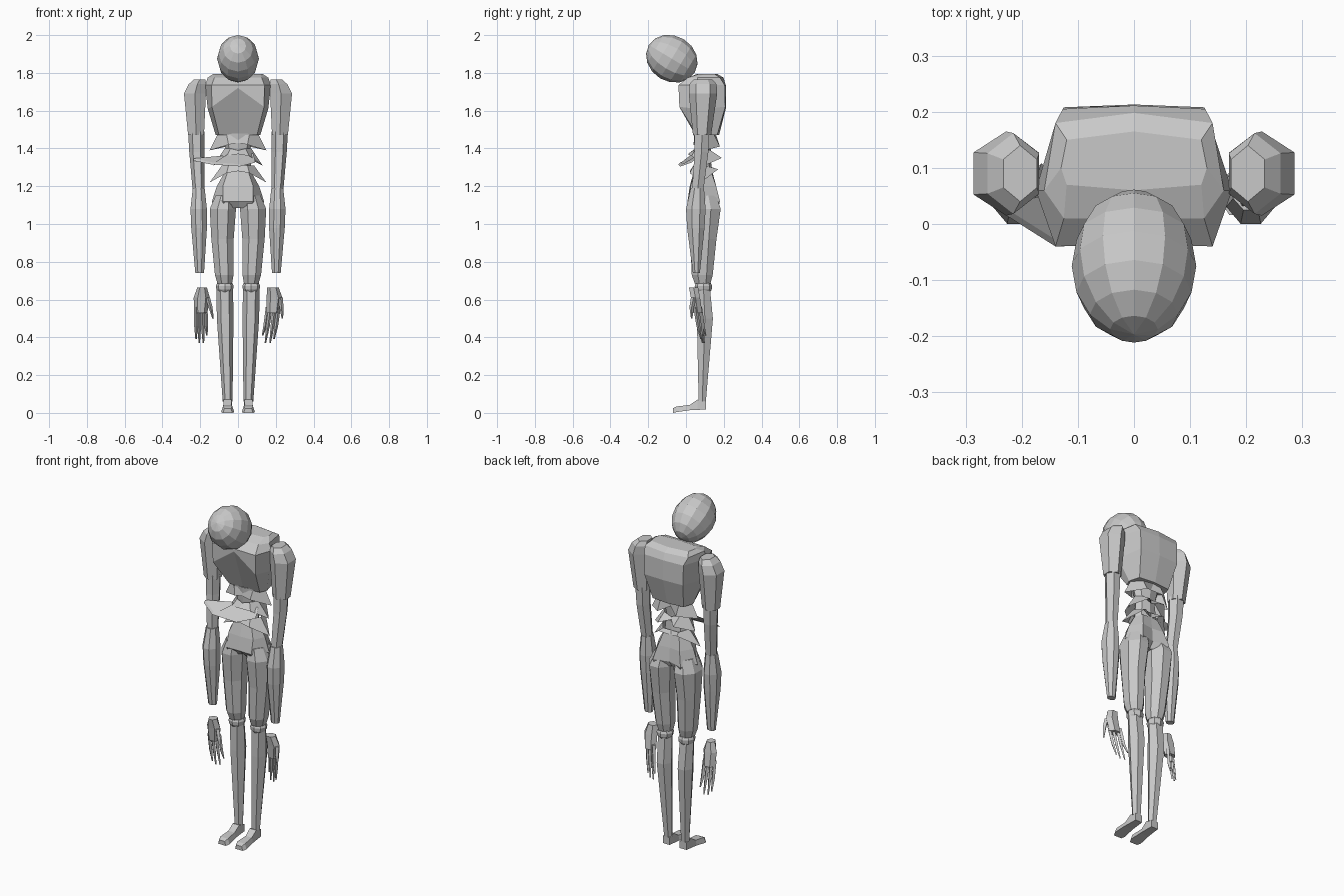
import bpy, bmesh, math
from mathutils import Vector, Matrix

grey = bpy.data.materials.new("plain_grey")
grey.diffuse_color = (0.58, 0.58, 0.58, 1)


def finish(bm, name):
    bmesh.ops.recalc_face_normals(bm, faces=bm.faces)
    mesh = bpy.data.meshes.new(name)
    bm.to_mesh(mesh)
    bm.free()
    mesh.materials.append(grey)
    ob = bpy.data.objects.new(name, mesh)
    bpy.context.collection.objects.link(ob)
    return ob


def loft(name, rings, side=1, caps=True):
    """Skin a list of equal point rings; side=-1 builds the mirrored copy."""
    bm = bmesh.new()
    vs = [[bm.verts.new((p[0] * side, p[1], p[2])) for p in r] for r in rings]
    for a, b in zip(vs, vs[1:]):
        for i in range(len(a)):
            j = (i + 1) % len(a)
            bm.faces.new((a[i], a[j], b[j], b[i]))
    if caps:
        bm.faces.new(vs[0])
        bm.faces.new(vs[-1])
    return finish(bm, name)


def ell(cx, cy, z, rx, ry, n=6, rot=0.0):
    """Horizontal polygon ring."""
    return [(cx + rx * math.cos(rot + math.tau * i / n),
             cy + ry * math.sin(rot + math.tau * i / n), z) for i in range(n)]


def sym(half):
    """Close a half outline (front centre to back centre) across x = 0."""
    return half + [(-x, y, z) for x, y, z in reversed(half[1:-1])]


def flat(z, *pts):
    return sym([(x, y, z) for x, y in pts])


# Head: faceted egg, its pole tipped forward
bm = bmesh.new()
bmesh.ops.create_uvsphere(bm, u_segments=12, v_segments=8, radius=1)
tilt = Matrix.Rotation(math.radians(59), 4, 'X')
bmesh.ops.transform(bm, verts=bm.verts, matrix=Matrix.Translation((0, -0.075, 1.875))
                    @ tilt @ Matrix.Diagonal((0.111, 0.121, 0.142, 1)))
finish(bm, "head")

# Chest: boxy rib cage, belly side sloping back below the breast
loft("chest", [
    flat(1.795, (0, .06), (.12, .07), (.13, .10), (.12, .15), (0, .165)),
    flat(1.775, (0, .01), (.125, .01), (.16, .06), (.14, .18), (0, .198)),
    flat(1.735, (0, -.035), (.14, -.04), (.175, .06), (.127, .205), (0, .211)),
    sym([(0, -.037, 1.72), (.138, -.035, 1.62), (.16, .06, 1.61),
         (.125, .208, 1.62), (0, .213, 1.62)]),
    flat(1.47, (0, .05), (.10, .06), (.118, .10), (.10, .165), (0, .175)),
])

# Waist: thin core inside torn, spiked layers
loft("waist_core", [ell(0, .09, z, rx, ry, 8) for z, rx, ry in
                    ((1.48, .09, .05), (1.38, .06, .04), (1.30, .07, .045), (1.24, .07, .05))])
for name, top, bottom in (
    ("torn_layer_upper",
     [(0, .05, 1.47), (.06, .05, 1.47), (.11, .10, 1.47), (.06, .15, 1.47), (0, .16, 1.47)],
     [(0, .04, 1.43), (.05, .04, 1.42), (.15, .10, 1.39), (.06, .18, 1.41), (0, .14, 1.44)]),
    ("torn_layer_middle",
     [(0, .04, 1.39), (.04, .05, 1.40), (.07, .09, 1.40), (.05, .13, 1.39), (0, .14, 1.38)],
     [(0, .01, 1.37), (.06, .03, 1.36), (.13, .10, 1.31), (.05, .19, 1.35), (0, .14, 1.36)]),
    ("torn_layer_lower",
     [(0, .04, 1.31), (.05, .04, 1.31), (.085, .09, 1.31), (.05, .14, 1.30), (0, .14, 1.30)],
     [(0, .02, 1.28), (.06, .02, 1.27), (.15, .08, 1.22), (.06, .17, 1.29), (0, .14, 1.27)]),
):
    loft(name, [sym(top), sym(bottom)], caps=False)

# Long slanted shard sticking out at one side of the waist
shard = [(-.235, .02, 1.335), (-.14, -.04, 1.315), (.01, -.03, 1.305), (.09, .03, 1.325),
         (.08, .06, 1.36), (-.03, .05, 1.385), (-.08, .06, 1.35)]
loft("waist_shard", [shard, [(x, y + .012, z + .012) for x, y, z in shard]])

# Hips
loft("hips", [
    flat(1.275, (0, .04), (.055, .045), (.07, .09), (.05, .135), (0, .14)),
    flat(1.20, (0, .02), (.08, .025), (.112, .09), (.07, .16), (0, .15)),
    flat(1.12, (0, .01), (.08, .008), (.138, .09), (.09, .18), (0, .155)),
    flat(1.085, (0, .05), (.07, .02), (.13, .09), (.08, .17), (0, .13)),
])

C = math.cos(math.pi / 6)
for side, tag in ((1, "left"), (-1, "right")):
    # Arm: shoulder cap, upper arm, forearm
    loft(tag + "_shoulder", [ell(x, y, z, rx / C, ry, 6, math.pi / 6) for x, y, z, rx, ry in
         ((.203, .09, 1.765, .03, .05), (.215, .09, 1.74, .046, .072),
          (.228, .09, 1.69, .058, .075), (.222, .085, 1.47, .042, .048))], side)
    loft(tag + "_upper_arm", [ell(x, y, z, rx, ry) for x, y, z, rx, ry in
         ((.22, .085, 1.49, .044, .045), (.218, .082, 1.38, .04, .042),
          (.208, .062, 1.18, .032, .035))], side)
    loft(tag + "_forearm", [ell(x, y, z, rx, ry, 8, math.pi / 8) for x, y, z, rx, ry in
         ((.208, .06, 1.19, .034, .038), (.208, .052, 1.08, .047, .056),
          (.206, .052, .98, .045, .05), (.203, .055, .74, .025, .02))], side)

    # Leg: thigh, knee ring, shin
    loft(tag + "_thigh", [ell(x, y, z, rx, ry, 8, math.pi / 8) for x, y, z, rx, ry in
         ((.068, .09, 1.15, .055, .075), (.08, .095, 1.08, .075, .096),
          (.082, .092, .92, .064, .075), (.073, .086, .73, .053, .06),
          (.07, .088, .685, .042, .045))], side)
    loft(tag + "_knee", [ell(.07, .092, z, rx, ry, 8) for z, rx, ry in
         ((.695, .036, .036), (.672, .047, .046), (.652, .044, .044), (.64, .036, .036))], side)
    loft(tag + "_shin", [ell(x, y, z, rx, ry) for x, y, z, rx, ry in
         ((.07, .093, .65, .044, .04), (.068, .1, .5, .044, .049),
          (.055, .086, .06, .026, .022))], side)

    # Foot: flat wedge widening to the toes
    loft(tag + "_foot", [[(a, y, lo), (b, y, lo), (b - i, y, hi), (a + i, y, hi)]
         for y, a, b, lo, hi, i in
         ((.105, .033, .077, .018, .06, 0), (.06, .03, .08, .016, .07, .004),
          (.02, .028, .084, .014, .042, .008), (-.05, .02, .09, .004, .034, .01),
          (-.07, .03, .08, 0, .024, .008))], side)

# Hands: palm wedge, four tapering fingers and a thumb, hanging free of the wrists
hands = {
    "left": (((.185, .04, .665, .03), (.193, .05, .61, .042), (.186, .062, .53, .036)),
             ((.215, .19), (.195, .17), (.172, .145), (.158, .13)), (.225, .235)),
    "right": (((-.19, .04, .665, .025), (-.192, .05, .61, .043), (-.196, .062, .53, .034)),
              ((-.222, -.222), (-.206, -.205), (-.19, -.183), (-.172, -.165)), (-.16, -.132)),
}
for tag, (palm, fingers, thumb) in hands.items():
    loft(tag + "_palm", [ell(x, y, z, rx, .028, 6) for x, y, z, rx in palm])
    for i, (x0, x1) in enumerate(fingers):
        y0, tip = .05 + .008 * i, (.39, .37, .37, .41)[i]
        mid = (x0 + x1) / 2
        loft(f"{tag}_finger_{i + 1}", [ell(x0, y0, .56, .011, .011, 4),
             ell(mid, y0 + .015, .46, .01, .01, 4),
             ell(x1, y0 + .03, tip, .004, .004, 4)])
    loft(tag + "_thumb", [ell(thumb[0], .04, .61, .012, .014, 4),
         ell((thumb[0] + thumb[1]) / 2, .03, .56, .011, .012, 4),
         ell(thumb[1], .03, .50, .004, .004, 4)])
